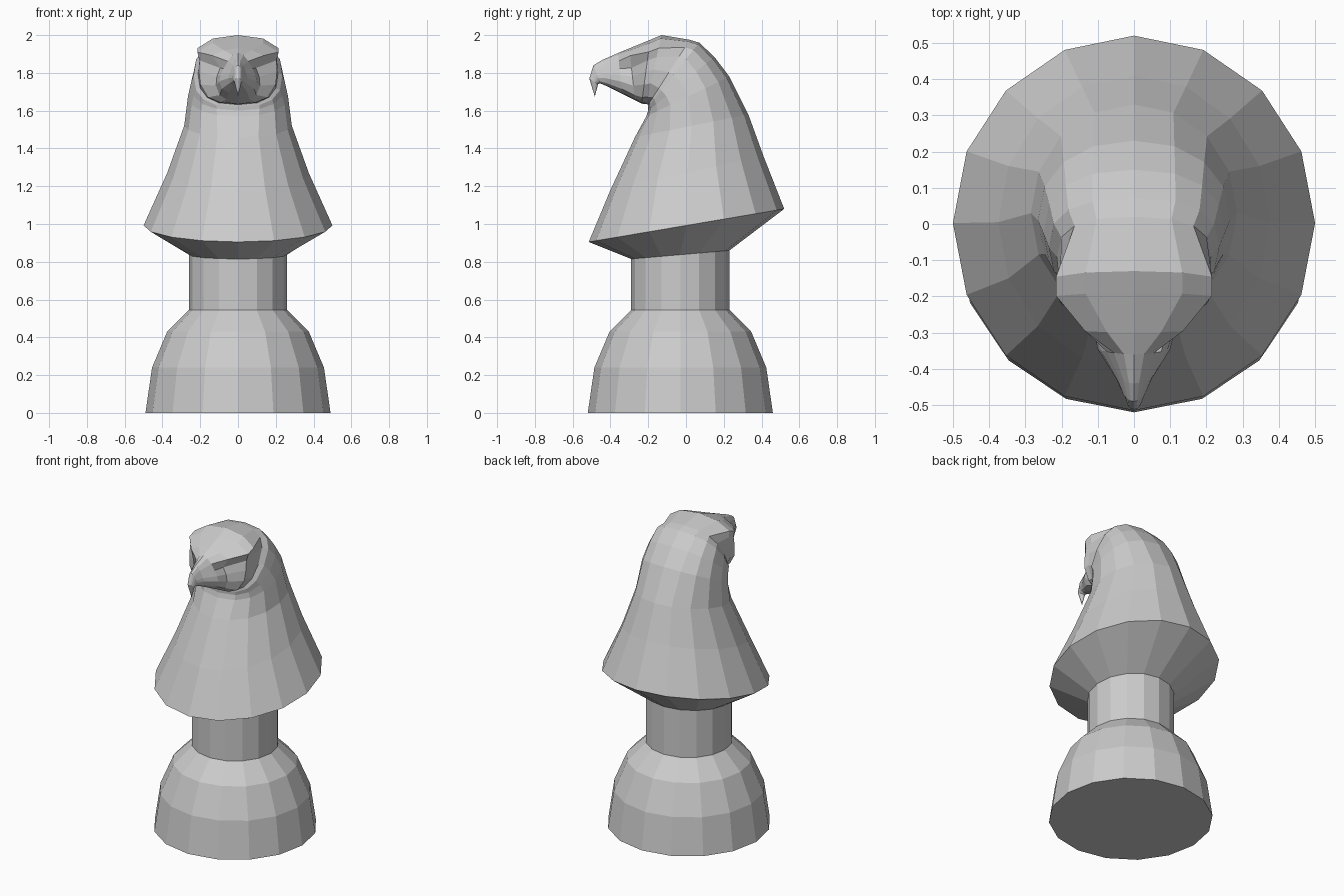
import bpy, bmesh
from math import sin, cos, pi, copysign

if "Cube" in bpy.data.objects:
    bpy.data.objects.remove(bpy.data.objects["Cube"])

N = 16  # sides of every ring


def round_half(p=1.0):
    """Half outline (t from front to back, x) of a rounded ring; p < 1 is boxier."""
    out = []
    for i in range(N // 2 + 1):
        a = 2 * pi * i / N
        c, s = cos(a), max(sin(a), 0)
        out.append((0.5 - 0.5 * copysign(abs(c) ** p, c), s ** p if s > 1e-6 else 0))
    return out


def ring(front, back, w, half=None):
    """Mirrored ring between a front and a back point (y, z), half width w."""
    half = half or round_half()
    pts = [(w * x, front[0] + t * (back[0] - front[0]), front[1] + t * (back[1] - front[1]))
           for t, x in half]
    return pts + [(-x, y, z) for x, y, z in pts[-2:0:-1]]


def loft(name, rings, cap_start=False, tip=None):
    bm = bmesh.new()
    loops = [[bm.verts.new(p) for p in r] for r in rings]
    for a, b in zip(loops, loops[1:]):
        for i in range(N):
            j = (i + 1) % N
            bm.faces.new((a[i], a[j], b[j], b[i]))
    if cap_start:
        bm.faces.new(loops[0][::-1])
    if tip:
        v = bm.verts.new(tip)
        for i in range(N):
            bm.faces.new((loops[-1][i], loops[-1][(i + 1) % N], v))
    bmesh.ops.recalc_face_normals(bm, faces=bm.faces)
    me = bpy.data.meshes.new(name)
    bm.to_mesh(me)
    bm.free()
    ob = bpy.data.objects.new(name, me)
    bpy.context.collection.objects.link(ob)
    return ob


NECK_FRONT, NECK_BACK = (-0.29, 0.815), (0.23, 0.86)

# Pedestal: rounded foot and straight stem
foot = [(0.49, 0), (0.455, 0.24), (0.375, 0.43), (0.26, 0.545)]
rings = [ring((-0.03 - r, z), (-0.03 + r, z), r) for r, z in foot]
loft("pedestal", rings + [ring(NECK_FRONT, NECK_BACK, 0.26)], cap_start=True)

# Head outlines: jaw, cheek, eye hollow, brow ridge, crown
cheek = [(0, 0), (0.02, 0.44), (0.1, 0.74), (0.3, 0.93), (0.5, 0.96),
         (0.68, 0.95), (0.81, 1), (0.95, 0.62), (1, 0)]
brow = [(0, 0), (0.02, 0.45), (0.1, 0.72), (0.28, 0.86), (0.46, 0.83),
        (0.62, 0.70), (0.86, 1), (0.96, 0.55), (1, 0)]
bill = [(0, 0), (0.02, 0.5), (0.12, 0.85), (0.3, 1), (0.46, 0.92),
        (0.62, 0.75), (0.8, 0.55), (0.95, 0.28), (1, 0)]

# Bust: underside, flared skirt, bent neck, hood, head, hooked beak
boxy = round_half(0.75)
bust = [
    ring(NECK_FRONT, NECK_BACK, 0.26),
    ring((-0.515, 0.905), (0.52, 1.08), 0.50),
    ring((-0.40, 1.18), (0.41, 1.36), 0.375),
    ring((-0.27, 1.46), (0.33, 1.58), 0.285),
    ring((-0.21, 1.57), (0.23, 1.78), 0.265, round_half(0.9)),
    ring((-0.20, 1.60), (0.15, 1.885), 0.25, round_half(0.82)),
    ring((-0.20, 1.62), (0.07, 1.96), 0.235, boxy),
    ring((-0.20, 1.632), (0.02, 1.975), 0.213, boxy),
    ring((-0.21, 1.635), (-0.13, 2.0), 0.215, cheek),
    ring((-0.235, 1.637), (-0.19, 1.975), 0.215, cheek),
    ring((-0.27, 1.655), (-0.30, 1.93), 0.135, brow),
    ring((-0.34, 1.69), (-0.36, 1.905), 0.10, bill),
    ring((-0.42, 1.73), (-0.44, 1.87), 0.05, bill),
    ring((-0.455, 1.745), (-0.49, 1.84), 0.032, bill),
    ring((-0.465, 1.74), (-0.512, 1.77), 0.02),
]
loft("eagle_bust", bust, tip=(0, -0.483, 1.675))
